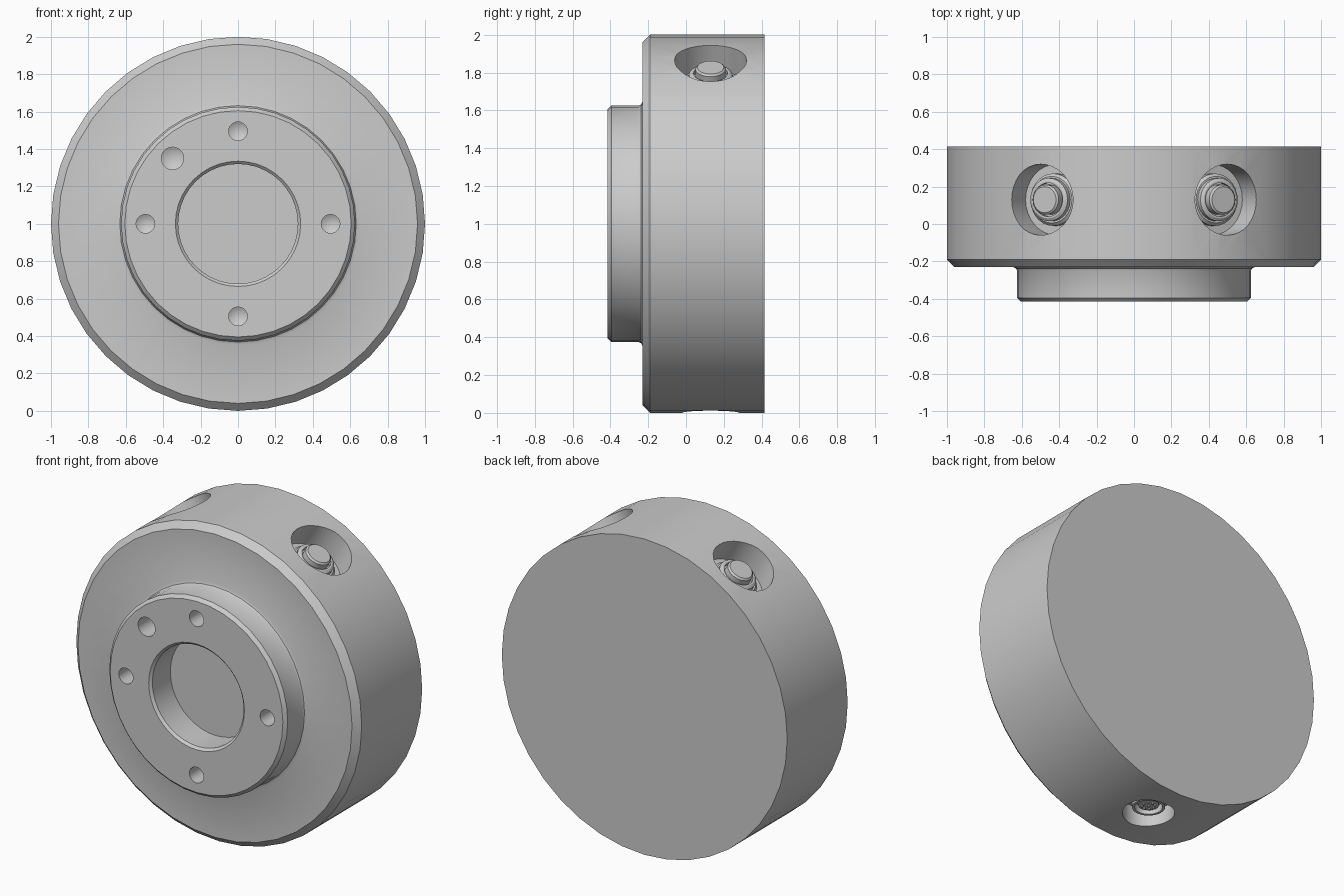
import bpy, bmesh, math
from mathutils import Matrix

if "Cube" in bpy.data.objects:
    bpy.data.objects.remove(bpy.data.objects["Cube"])

FRONT = Matrix.Translation((0, 0, 1)) @ Matrix.Rotation(math.pi / 2, 4, 'X')


def port_axis(deg):
    """Local z points radially out of the rim, deg measured from the top."""
    return Matrix.Translation((0, 0.13, 1)) @ Matrix.Rotation(math.radians(deg), 4, 'Y')


def add_lathe(bm, profile, segs, mat):
    """Spin (radius, height) points around local z; zero radius makes a pole."""
    rings = []
    for r, h in profile:
        n = 1 if r == 0 else segs
        rings.append([bm.verts.new(mat @ Matrix.Rotation(2 * math.pi * i / segs, 4, 'Z')
                                   @ Matrix.Translation((r, 0, h)).to_translation())
                      for i in range(n)])
    for a, b in zip(rings, rings[1:]):
        for i in range(segs):
            j = (i + 1) % segs
            vs = [a[i % len(a)], a[j % len(a)], b[j % len(b)], b[i % len(b)]]
            bm.faces.new(list(dict.fromkeys(vs)))


def make(name, parts):
    bm = bmesh.new()
    for profile, segs, mat in parts:
        add_lathe(bm, profile, segs, mat)
    bmesh.ops.recalc_face_normals(bm, faces=bm.faces[:])
    me = bpy.data.meshes.new(name)
    bm.to_mesh(me)
    bm.free()
    ob = bpy.data.objects.new(name, me)
    bpy.context.collection.objects.link(ob)
    return ob


def smooth(ob):
    bpy.ops.object.select_all(action='DESELECT')
    ob.select_set(True)
    bpy.context.view_layer.objects.active = ob
    bpy.ops.object.shade_smooth_by_angle(angle=math.radians(30))


# Housing: bore floor, bore, boss, fillet, chamfered disc, flat back
body = make("housing", [([
    (0, 0.22), (0.32, 0.22), (0.32, 0.40), (0.335, 0.415),
    (0.605, 0.415), (0.625, 0.395), (0.625, 0.25), (0.632, 0.237), (0.648, 0.23),
    (0.96, 0.23), (1.0, 0.19), (1.0, -0.415), (0, -0.415)], 40, FRONT)])

# Cutters: drilled holes in the boss and pockets in the rim
cuts = []
for x, z, r in [(0.495, 0, 0.05), (-0.495, 0, 0.05), (0, 0.495, 0.05),
                (0, -0.495, 0.05), (-0.35, 0.35, 0.06)]:
    drill = [(0, 0.17), (r, 0.20), (r, 0.5), (0, 0.5)]
    cuts.append((drill, 20, Matrix.Translation((x, 0, z)) @ FRONT))
for deg, r, floor in [(30, 0.19, 0.83), (-30, 0.19, 0.83), (180, 0.15, 0.88)]:
    cuts.append(([(0, floor), (r, floor), (r, 1.2), (0, 1.2)], 32, port_axis(deg)))
cutter = make("cutter", cuts)
cutter.hide_render = True
mod = body.modifiers.new("holes", 'BOOLEAN')
mod.operation = 'DIFFERENCE'
mod.solver = 'EXACT'
mod.object = cutter
bpy.context.view_layer.objects.active = body
bpy.ops.object.modifier_apply(modifier=mod.name)
bpy.data.objects.remove(cutter)
smooth(body)

# Two upper connectors: flange, stepped collar and central plug
for side, deg in [("right", 30), ("left", -30)]:
    smooth(make(side + "_connector", [([
        (0, 0.82), (0.14, 0.82), (0.14, 0.865), (0.125, 0.88), (0.115, 0.88),
        (0.115, 0.91), (0.10, 0.92), (0.09, 0.92), (0.09, 0.895), (0.08, 0.895),
        (0.08, 0.945), (0.07, 0.955), (0, 0.955)], 28, port_axis(deg))]))

# Lower connector: ringed socket with contact pins
low = port_axis(180)
smooth(make("lower_socket", [([
    (0, 0.87), (0.11, 0.87), (0.11, 0.90), (0.095, 0.90), (0.095, 0.955),
    (0.08, 0.955), (0.08, 0.91), (0.06, 0.91), (0.06, 0.94), (0, 0.94)], 28, low)]))
pin = [(0, 0.935), (0.007, 0.935), (0.007, 0.953), (0, 0.953)]
spots = [(0, 0)] + [(0.037 * math.cos(i * math.pi / 4), 0.037 * math.sin(i * math.pi / 4))
                    for i in range(8)]
smooth(make("contact_pins", [(pin, 8, low @ Matrix.Translation((x, y, 0))) for x, y in spots]))
